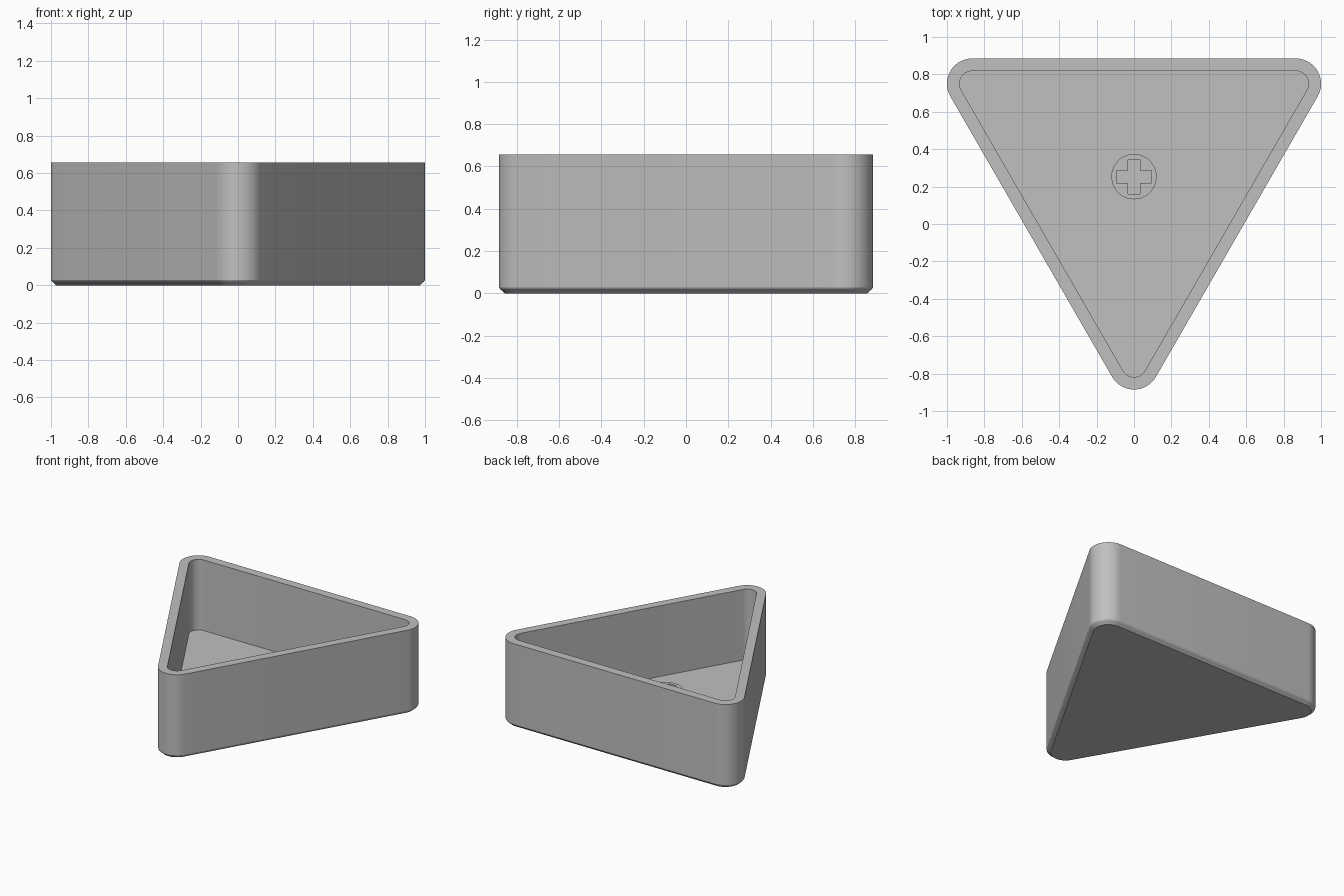
import bpy
import bmesh
from math import sin, cos, pi, radians

cube = bpy.data.objects.get("Cube")
if cube:
    bpy.data.objects.remove(cube, do_unlink=True)

GREY = (0.53, 0.53, 0.53, 1.0)
HEIGHT = 0.655
FLOOR = 0.105
STEM_TOP = 0.29
STEM_Y = 0.253

mat = bpy.data.materials.new("plain grey")
mat.use_nodes = True
mat.diffuse_color = GREY
mat.node_tree.nodes["Principled BSDF"].inputs["Base Color"].default_value = GREY


def select_only(obj):
    bpy.ops.object.select_all(action='DESELECT')
    obj.select_set(True)
    bpy.context.view_layer.objects.active = obj


def rounded_triangle(radius, steps=16):
    """Counter-clockwise outline: an arc around each of three corner centres."""
    corners = [(0.865, 0.75, -30), (-0.865, 0.75, 90), (0, -0.75, 210)]
    points = []
    for cx, cy, start in corners:
        for i in range(steps + 1):
            a = radians(start + 120 * i / steps)
            points.append((cx + radius * cos(a), cy + radius * sin(a)))
    return points


# Tray: outlines lofted from the underside, over the rim, down to the floor
profile = [(0.107, 0), (0.119, 0.011), (0.129, 0.019), (0.135, 0.028),
           (0.135, HEIGHT), (0.068, HEIGHT), (0.068, FLOOR)]
bm = bmesh.new()
loops = [[bm.verts.new((x, y, z)) for x, y in rounded_triangle(r)]
         for r, z in profile]
for low, high in zip(loops, loops[1:]):
    n = len(low)
    for i in range(n):
        j = (i + 1) % n
        bm.faces.new((low[i], low[j], high[j], high[i]))
bm.faces.new(loops[0][::-1])
bm.faces.new(loops[-1])
mesh = bpy.data.meshes.new("tray")
bm.to_mesh(mesh)
bm.free()
tray = bpy.data.objects.new("tray", mesh)
bpy.context.collection.objects.link(tray)
mesh.materials.append(mat)
select_only(tray)
bpy.ops.object.shade_smooth_by_angle(angle=radians(15))

# Stem: a round post with a cross-shaped socket, standing on the floor
curve = bpy.data.curves.new("stem", 'CURVE')
curve.dimensions = '2D'
curve.fill_mode = 'BOTH'
curve.extrude = (STEM_TOP - FLOOR) / 2


def add_outline(points):
    spline = curve.splines.new('POLY')
    spline.points.add(len(points) - 1)
    for p, (x, y) in zip(spline.points, points):
        p.co = (x, y, 0, 1)
    spline.use_cyclic_u = True


add_outline([(0.121 * cos(2 * pi * i / 64), 0.121 * sin(2 * pi * i / 64))
             for i in range(64)])
w, l = 0.033, 0.093
quarter = [(l, -w), (l, w), (w, w)]
cross = []
for _ in range(4):
    cross += quarter
    quarter = [(-y, x) for x, y in quarter]
add_outline(cross)
stem = bpy.data.objects.new("stem", curve)
bpy.context.collection.objects.link(stem)
stem.location = (0, STEM_Y, (STEM_TOP + FLOOR) / 2)
curve.materials.append(mat)
select_only(stem)
bpy.ops.object.convert(target='MESH')
stem = bpy.context.view_layer.objects.active
bm = bmesh.new()
bm.from_mesh(stem.data)
bmesh.ops.remove_doubles(bm, verts=bm.verts, dist=0.0005)
bmesh.ops.recalc_face_normals(bm, faces=bm.faces)
bm.to_mesh(stem.data)
bm.free()
bpy.ops.object.shade_smooth_by_angle(angle=radians(30))
